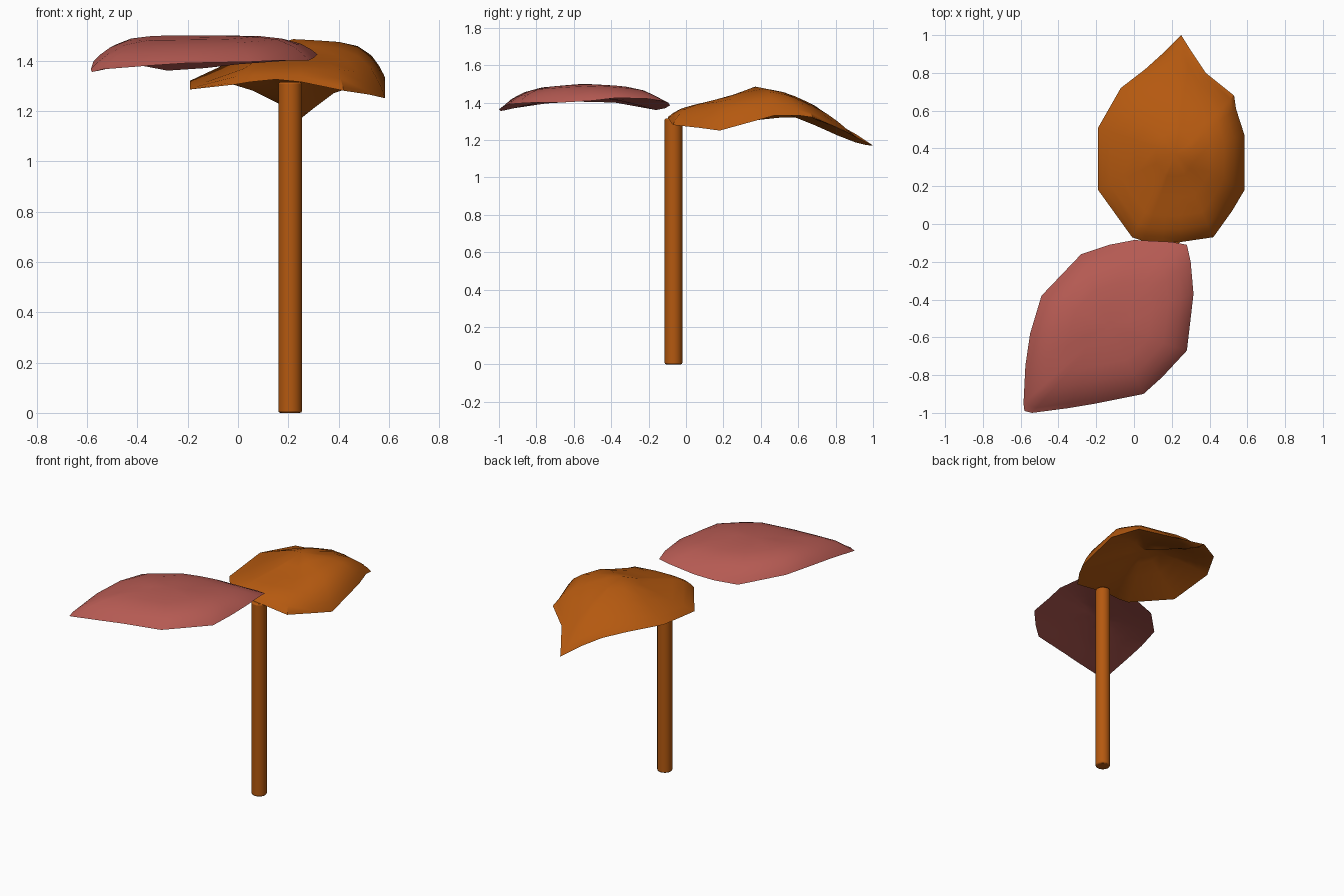
import bpy, bmesh

if "Cube" in bpy.data.objects:
    bpy.data.objects.remove(bpy.data.objects["Cube"])


def material(name, rgb):
    m = bpy.data.materials.new(name)
    m.diffuse_color = (*rgb, 1)
    m.use_nodes = True
    m.node_tree.nodes["Principled BSDF"].inputs["Base Color"].default_value = m.diffuse_color
    return m


orange = material("burnt_orange", (0.46, 0.1, 0.005))
pink = material("dusty_pink", (0.46, 0.102, 0.085))


def interp(table, v):
    """Piecewise linear lookup in a list of (position, height)."""
    if v <= table[0][0]:
        return table[0][1]
    for (a, za), (b, zb) in zip(table, table[1:]):
        if v <= b:
            return za + (zb - za) * (v - a) / (b - a)
    return table[-1][1]


def finish(ob, mat, angle):
    ob.data.materials.append(mat)
    bpy.ops.object.select_all(action='DESELECT')
    ob.select_set(True)
    bpy.context.view_layer.objects.active = ob
    bpy.ops.object.shade_smooth_by_angle(angle=angle)


def leaf(name, rim, centre, ridge, power, hollow, mat):
    """Leaf with a domed top and a shallower hollow underside sharing one rim."""
    bm = bmesh.new()
    cx, cy = centre
    n = len(rim)
    edge = [bm.verts.new(p) for p in rim]

    def skin(height):
        rings = [edge]
        for s in (0.985, 0.94, 0.85, 0.7, 0.5, 0.25):
            ring = []
            for x, y, z in rim:
                px, py = cx + (x - cx) * s, cy + (y - cy) * s
                rise = interp(ridge, py) - z
                ring.append(bm.verts.new((px, py, z + rise * height(s, x, y))))
            rings.append(ring)
        zr = sum(p[2] for p in rim) / n
        mid = bm.verts.new((cx, cy, zr + (interp(ridge, cy) - zr) * height(0, cx, cy)))
        for a, b in zip(rings, rings[1:]):
            for i in range(n):
                j = (i + 1) % n
                bm.faces.new((a[i], a[j], b[j], b[i]))
        for i in range(n):
            bm.faces.new((rings[-1][i], rings[-1][(i + 1) % n], mid))

    skin(lambda s, x, y: 1 - s ** power(x, y))
    skin(lambda s, x, y: hollow * (1 - s ** 2))
    bmesh.ops.recalc_face_normals(bm, faces=bm.faces[:])
    me = bpy.data.meshes.new(name)
    bm.to_mesh(me)
    bm.free()
    ob = bpy.data.objects.new(name, me)
    bpy.context.collection.objects.link(ob)
    finish(ob, mat, 0.6)


def orange_power(x, y):
    """Gentle slope on the left, steep shoulder on the right and at the stem."""
    if y < -0.05:
        return 12
    return interp([(-0.1, 1.4), (0.2, 4), (0.5, 6.5)], x)


# Drooping leaf on the stem
leaf("orange_leaf",
     [(0.25, 1.0, 1.17), (0.30, 0.92, 1.21), (0.38, 0.80, 1.27), (0.53, 0.68, 1.32),
      (0.54, 0.61, 1.33), (0.585, 0.47, 1.33), (0.585, 0.18, 1.25), (0.52, 0.07, 1.265),
      (0.42, -0.07, 1.28), (0.25, -0.095, 1.315), (0.15, -0.095, 1.325), (0.05, -0.09, 1.315),
      (-0.01, -0.07, 1.305), (-0.19, 0.18, 1.285), (-0.19, 0.51, 1.32), (-0.07, 0.72, 1.32),
      (0.06, 0.82, 1.28), (0.16, 0.91, 1.23)],
     (0.22, 0.37),
     [(-0.1, 1.34), (-0.06, 1.368), (0.1, 1.40), (0.25, 1.44), (0.37, 1.485),
      (0.55, 1.45), (0.75, 1.37), (0.88, 1.29), (1.0, 1.17)],
     orange_power, 0.65, orange)

# Flat cupped leaf in front
leaf("pink_leaf",
     [(-0.58, -0.99, 1.355), (-0.54, -1.0, 1.365), (-0.35, -0.975, 1.38), (-0.20, -0.95, 1.39),
      (0.05, -0.90, 1.395), (0.15, -0.81, 1.40), (0.28, -0.67, 1.40), (0.30, -0.50, 1.41),
      (0.315, -0.37, 1.425), (0.30, -0.20, 1.42), (0.28, -0.11, 1.405), (0.20, -0.095, 1.40),
      (0.0, -0.085, 1.385), (-0.13, -0.11, 1.37), (-0.28, -0.16, 1.36), (-0.49, -0.38, 1.40),
      (-0.55, -0.58, 1.405), (-0.575, -0.75, 1.395), (-0.585, -0.95, 1.365)],
     (-0.13, -0.54),
     [(-1.0, 1.40), (-0.95, 1.45), (-0.8, 1.48), (-0.55, 1.50), (-0.35, 1.49),
      (-0.2, 1.47), (-0.12, 1.44), (-0.08, 1.41)],
     lambda x, y: 6, 0.5, pink)

# Round stem with softened ends
bpy.ops.mesh.primitive_cylinder_add(vertices=32, radius=0.047, depth=1.315,
                                    location=(0.207, -0.067, 0.6575))
stem = bpy.context.object
stem.name = "stem"
bev = stem.modifiers.new("soft_ends", 'BEVEL')
bev.width = 0.008
bev.segments = 2
finish(stem, orange, 0.6)
